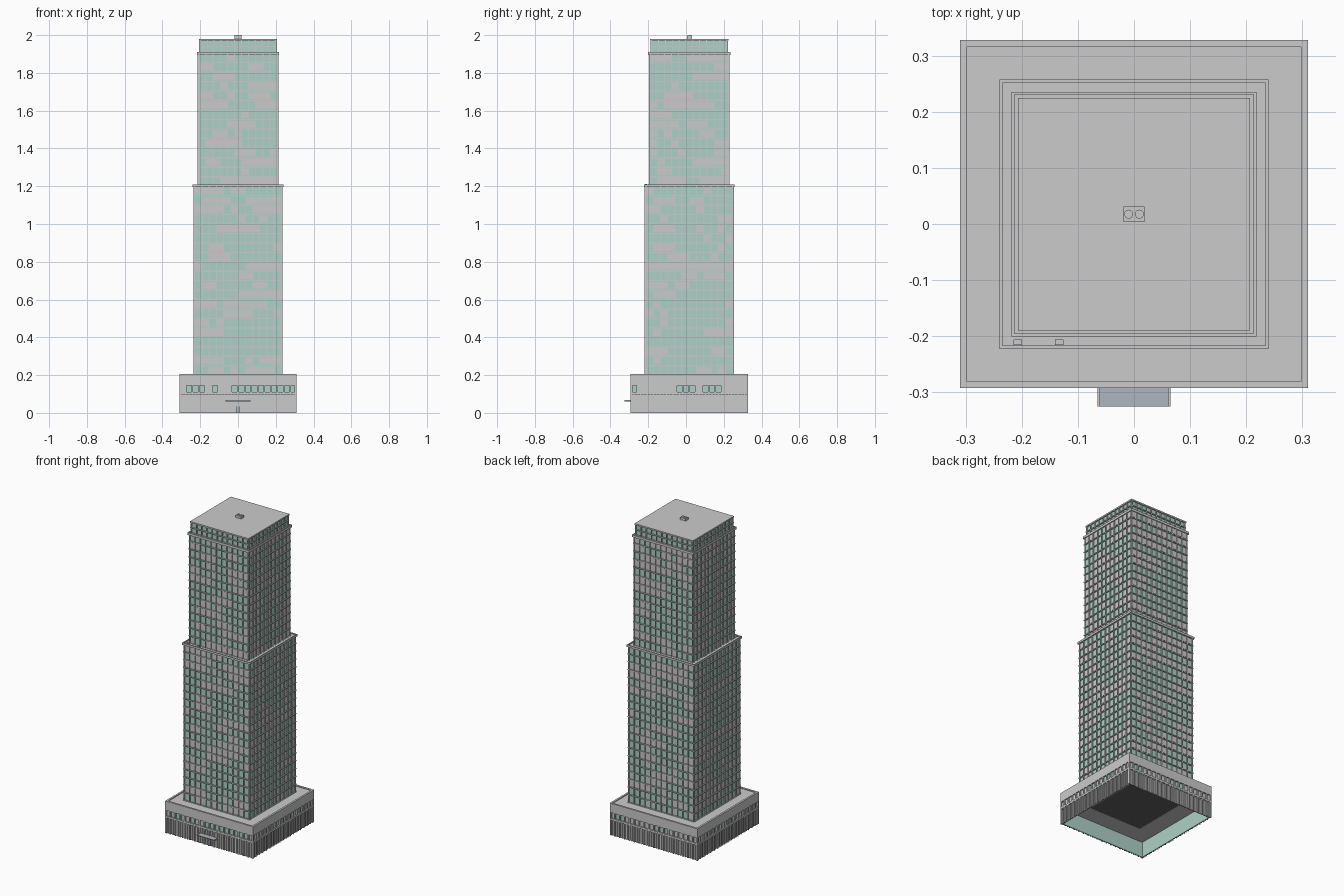
import bpy, bmesh, random
from mathutils import Matrix, Vector

if "Cube" in bpy.data.objects:
    bpy.data.objects.remove(bpy.data.objects["Cube"])

random.seed(7)
CY = 0.0175                      # centre of the tower in y
CENTRE = Matrix.Translation((0, CY, 0))
SIDES = [CENTRE @ Matrix.Rotation(k * 1.5707963, 4, 'Z') for k in range(4)]


def material(name, rgb):
    m = bpy.data.materials.new(name)
    m.diffuse_color = (*rgb, 1)
    m.use_nodes = True
    m.node_tree.nodes["Principled BSDF"].inputs["Base Color"].default_value = m.diffuse_color
    return m


GLASS = material("teal_glass", (0.42, 0.64, 0.57))
DARK = material("dark_soffit", (0.12, 0.12, 0.12))
CANOPY = material("blue_grey", (0.42, 0.47, 0.52))


def box(bm, x0, x1, y0, y1, z0, z1, m=CENTRE):
    size = Matrix.Diagonal((x1 - x0, y1 - y0, z1 - z0, 1))
    mid = Matrix.Translation(((x0 + x1) / 2, (y0 + y1) / 2, (z0 + z1) / 2))
    bmesh.ops.create_cube(bm, size=1, matrix=m @ mid @ size)


def finish(name, bm, mat=None):
    me = bpy.data.meshes.new(name)
    bm.to_mesh(me)
    bm.free()
    ob = bpy.data.objects.new(name, me)
    bpy.context.collection.objects.link(ob)
    if mat:
        me.materials.append(mat)
    return ob


def block(name, h, z0, z1, mat=None):
    bm = bmesh.new()
    box(bm, -h, h, -h, h, z0, z1)
    return finish(name, bm, mat)


def ring(name, h, inner, z0, z1):
    bm = bmesh.new()
    for m in SIDES:
        box(bm, -h, inner, -h, -inner, z0, z1, m)
    return finish(name, bm)


def blind_runs(n, share=0.35):
    """Bays with drawn blinds, grouped in short runs."""
    state, out = random.random() < share, []
    for _ in range(n):
        if random.random() < 0.5:
            state = random.random() < share
        out.append(state)
    return out


def curtain_wall(name, h, z0, z1, floors, bays, blinds=True):
    """Glass block with mullions, floor ledges and random blind panels."""
    glass, fin = h - 0.009, h - 0.002
    block(name + "_glass", glass, z0, z1, GLASS)
    frame, panels = bmesh.new(), bmesh.new()
    step, bay = (z1 - z0) / floors, 2 * glass / bays
    for m in SIDES:
        for i in range(bays + 1):
            x = -glass + i * bay
            box(frame, x - 0.0022, x + 0.0022, -fin, -glass + 0.001, z0, z1, m)
        for f in range(floors + 1):
            z = z0 + f * step
            box(frame, -fin, fin, -fin, -glass + 0.001,
                max(z0, z - 0.003), min(z1, z + 0.003), m)
        if blinds:
            for f in range(floors):
                z = z0 + f * step + 0.008
                for i, on in enumerate(blind_runs(bays)):
                    if on:
                        x = -glass + i * bay
                        box(panels, x + 0.002, x + bay - 0.002, -glass - 0.002,
                            -glass + 0.001, z, z + step * 0.72, m)
    finish(name + "_frame", frame)
    if blinds:
        finish(name + "_blinds", panels)
    else:
        panels.free()


# Tower shafts and crown
curtain_wall("lower_tower", 0.238, 0.2, 1.2, 20, 12)
curtain_wall("upper_tower", 0.216, 1.2, 1.905, 14, 11)
curtain_wall("crown", 0.208, 1.905, 1.975, 2, 11, blinds=False)
ring("lower_parapet", 0.24, 0.234, 1.195, 1.208)
ring("upper_parapet", 0.218, 0.213, 1.895, 1.91)
block("lower_roof", 0.235, 1.196, 1.202)
block("upper_roof", 0.214, 1.898, 1.906)
block("crown_roof", 0.207, 1.971, 1.98)

# Podium: upper wall, roof, soffit
P, BAYS = 0.31, 18
ring("podium_band", P, P - 0.012, 0.146, 0.205)
ring("podium_sill", P, P - 0.012, 0.098, 0.11)
block("podium_roof", P - 0.006, 0.19, 0.2)
ring("podium_soffit", P - 0.008, 0.185, 0.098, 0.104)
block("podium_core_soffit", 0.186, 0.1, 0.106, DARK)

# Podium glazing, piers and blinds
glass, piers, panels = bmesh.new(), bmesh.new(), bmesh.new()
bay = 2 * P / BAYS
for m in SIDES:
    box(glass, -P + 0.009, P - 0.012, -P + 0.009, -P + 0.012, 0, 0.195, m)
    for i in range(BAYS + 1):
        x = -P + i * bay
        a, b = max(-P, x - 0.004), min(P, x + 0.004)
        box(piers, a, b, -P, -P + 0.01, 0, 0.15, m)
    shut = blind_runs(BAYS, 0.5)
    for i in range(BAYS):
        x = -P + i * bay
        box(panels, x + 0.004, x + bay - 0.004, -P + 0.007, -P + 0.0095, 0, 0.094, m)
        box(piers, x + bay / 2 - 0.002, x + bay / 2 + 0.002, -P + 0.002, -P + 0.01, 0, 0.098, m)
        if shut[i]:
            box(panels, x + 0.004, x + bay - 0.004, -P + 0.007, -P + 0.0095, 0.11, 0.146, m)
finish("podium_glass", glass, GLASS)
finish("podium_piers", piers)
finish("podium_blinds", panels)

# Entrance canopy with hangers, and door
bm = bmesh.new()
box(bm, -0.065, 0.065, -0.3425, -P + 0.005, 0.061, 0.065)
finish("entrance_canopy", bm, CANOPY)
bm = bmesh.new()
for x in (-0.063, 0.063):
    box(bm, x - 0.002, x + 0.002, -0.3425, -P, 0.065, 0.069)
finish("canopy_edges", bm)
bm = bmesh.new()
box(bm, -0.008, 0.008, -P - 0.001, -P + 0.008, 0, 0.035)
finish("entrance_door", bm, CANOPY)

# Terrace vents
bm = bmesh.new()
for x in (-0.207, -0.133):
    box(bm, x - 0.0075, x + 0.0075, -0.2335, -0.2235, 1.2, 1.213)
finish("terrace_vents", bm)

# Rooftop cooling unit with two fans
bm = bmesh.new()
box(bm, -0.019, 0.019, -0.0135, 0.0135, 1.982, 1.997)
for x in (-0.015, 0.015):
    box(bm, x - 0.003, x + 0.003, -0.012, 0.012, 1.979, 1.983)
for x in (-0.0095, 0.0095):
    bmesh.ops.create_cone(bm, cap_ends=True, segments=16, radius1=0.008, radius2=0.008,
                          depth=0.004, matrix=Matrix.Translation((x, CY, 1.998)))
finish("rooftop_unit", bm)
